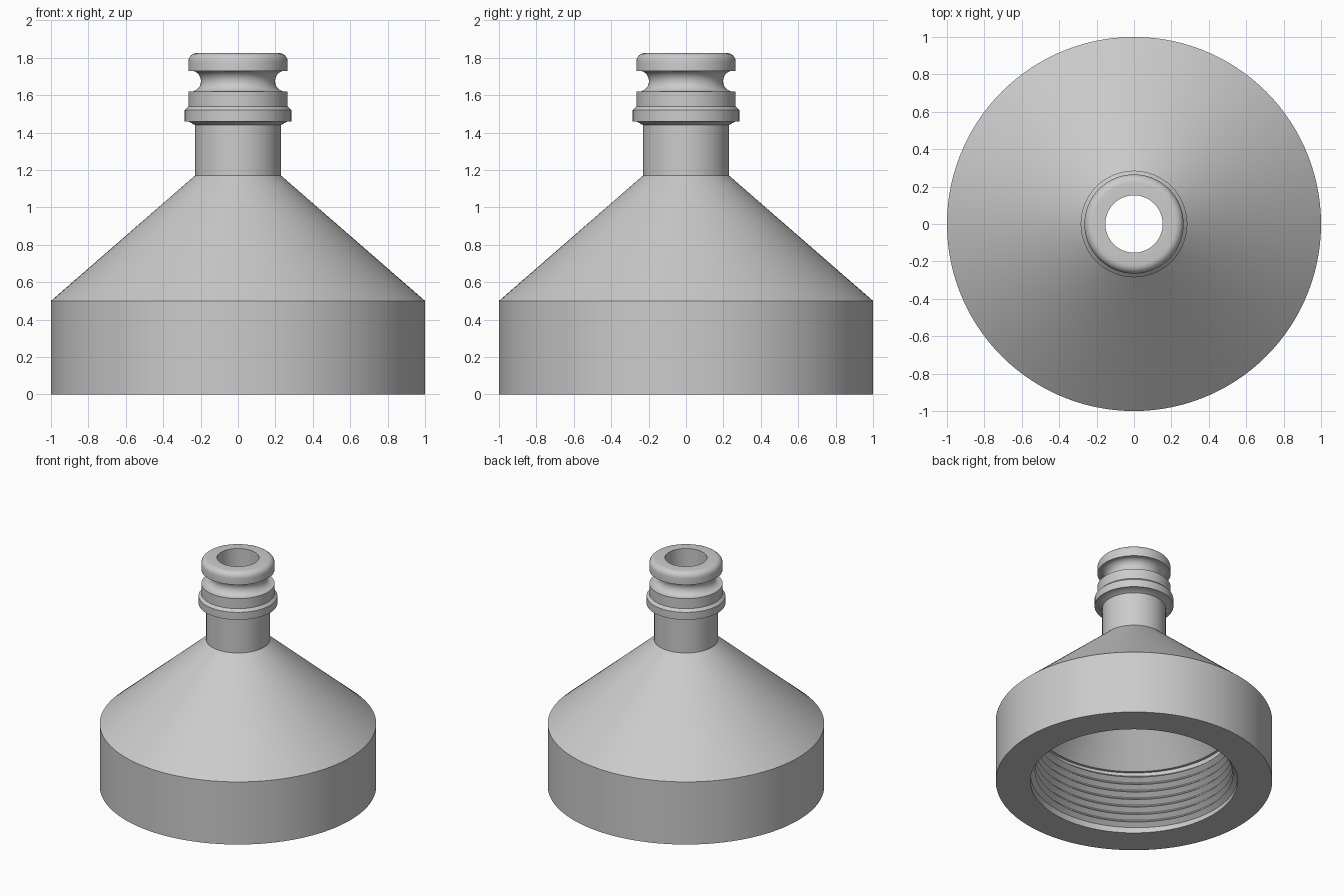
import bpy, bmesh, math
from mathutils import Vector

cube = bpy.data.objects.get("Cube")
if cube:
    bpy.data.objects.remove(cube, do_unlink=True)

SEGMENTS = 120

# One plain grey plastic
grey = bpy.data.materials.new("grey plastic")
grey.use_nodes = True
colour = (0.6, 0.6, 0.6, 1)
grey.diffuse_color = colour
grey.node_tree.nodes["Principled BSDF"].inputs["Base Color"].default_value = colour


def arc(r, z, radius, start, end, steps):
    """Points of a circular arc in the (radius, height) plane."""
    angles = [math.radians(start + (end - start) * i / steps) for i in range(steps + 1)]
    return [(r + radius * math.cos(a), z + radius * math.sin(a)) for a in angles]


def lathe(name, profile, turns=1, pitch=0):
    """Spin a closed profile round z; a pitch makes it climb as a helix."""
    bm = bmesh.new()
    verts = [bm.verts.new((r, 0, z)) for r, z in profile]
    edges = [bm.edges.new((verts[i - 1], verts[i])) for i in range(len(verts))]
    bmesh.ops.spin(bm, geom=verts + edges, cent=(0, 0, 0), axis=(0, 0, 1),
                   dvec=Vector((0, 0, pitch / SEGMENTS)),
                   angle=math.tau * turns, steps=SEGMENTS * turns)
    if pitch:
        bmesh.ops.holes_fill(bm, edges=bm.edges[:], sides=len(profile))
    else:
        bmesh.ops.remove_doubles(bm, verts=bm.verts[:], dist=0.0001)
    bmesh.ops.recalc_face_normals(bm, faces=bm.faces[:])
    mesh = bpy.data.meshes.new(name)
    bm.to_mesh(mesh)
    bm.free()
    mesh.materials.append(grey)
    obj = bpy.data.objects.new(name, mesh)
    bpy.context.collection.objects.link(obj)
    bpy.ops.object.select_all(action="DESELECT")
    obj.select_set(True)
    bpy.context.view_layer.objects.active = obj
    bpy.ops.object.shade_smooth_by_angle(angle=math.radians(30))
    return obj


# Hollow body: skirt, cone, neck, collar, seal groove, rounded lip, bore
profile = [(0.75, 0), (1, 0), (1, 0.5), (0.23, 1.17), (0.23, 1.44),
           (0.265, 1.46), (0.285, 1.46), (0.285, 1.52), (0.27, 1.535),
           (0.265, 1.54), (0.265, 1.62)]
profile += arc(0.255, 1.675, 0.057, 255, 105, 10)
profile += [(0.265, 1.73)]
profile += arc(0.22, 1.78, 0.045, 0, 90, 6)
profile += [(0.153, 1.825), (0.153, 1.17), (0.73, 0.5), (0.75, 0.5)]
lathe("adapter_body", profile)

# Internal screw thread
PITCH = 0.0625
lathe("internal_thread", [(0.755, 0), (0.715, PITCH / 2), (0.755, PITCH)], 7, PITCH)
